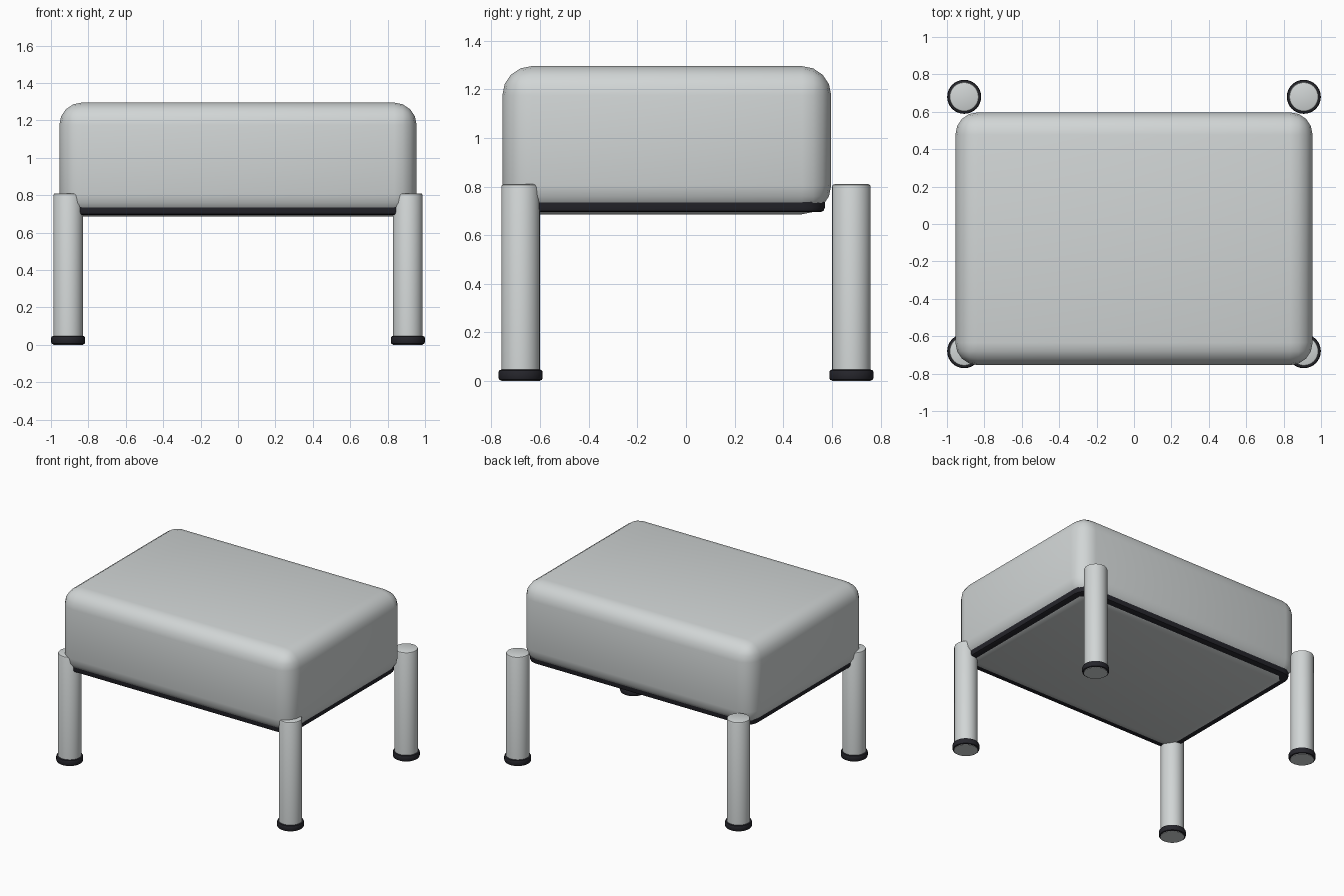
import bpy, bmesh
from mathutils import Matrix, Vector

if "Cube" in bpy.data.objects:
    bpy.data.objects.remove(bpy.data.objects["Cube"])


def material(name, rgb):
    m = bpy.data.materials.new(name)
    m.diffuse_color = (*rgb, 1)
    m.use_nodes = True
    m.node_tree.nodes["Principled BSDF"].inputs["Base Color"].default_value = m.diffuse_color
    return m


grey = material("light grey", (0.64, 0.67, 0.67))
dark = material("dark rubber", (0.019, 0.019, 0.025))


def finish(name, bm, mat, angle):
    mesh = bpy.data.meshes.new(name)
    bm.to_mesh(mesh)
    bm.free()
    mesh.materials.append(mat)
    ob = bpy.data.objects.new(name, mesh)
    bpy.context.collection.objects.link(ob)
    bpy.ops.object.select_all(action='DESELECT')
    ob.select_set(True)
    bpy.context.view_layer.objects.active = ob
    bpy.ops.object.shade_smooth_by_angle(angle=angle)
    return ob


def bevel(bm, edges, width, segments):
    bmesh.ops.bevel(bm, geom=edges, offset=width, segments=segments,
                    profile=0.5, affect='EDGES')


def box(lo, hi):
    lo, hi = Vector(lo), Vector(hi)
    bm = bmesh.new()
    mat = Matrix.Translation((lo + hi) / 2) @ Matrix.Diagonal((*(hi - lo), 1))
    bmesh.ops.create_cube(bm, size=1, matrix=mat)
    return bm


def cylinder(name, x, y, z0, z1, r, mat, rounded):
    bm = bmesh.new()
    bmesh.ops.create_cone(bm, cap_ends=True, segments=32, radius1=r, radius2=r,
                          depth=z1 - z0,
                          matrix=Matrix.Translation((x, y, (z0 + z1) / 2)))
    # round the end rims
    rims = [e for e in bm.edges if abs(e.verts[0].co.z - e.verts[1].co.z) < 1e-4
            and (rounded == 'both' or e.verts[0].co.z > (z0 + z1) / 2)]
    bevel(bm, rims, 0.01, 2)
    return finish(name, bm, mat, 0.7)


# Cushion-like body with rounded edges
bm = box((-0.955, -0.755, 0.686), (0.955, 0.597, 1.295))
bevel(bm, bm.edges[:], 0.12, 4)
finish("body", bm, grey, 0.7)

# Dark base band, showing through the lower rounding of the body
bm = box((-0.929, -0.729, 0.695), (0.929, 0.571, 0.79))
upright = [e for e in bm.edges if abs(e.verts[0].co.z - e.verts[1].co.z) > 0.01]
bevel(bm, upright, 0.09, 4)
lower = [e for e in bm.edges if all(v.co.z < 0.7 for v in e.verts)]
bevel(bm, lower, 0.018, 2)
finish("base_band", bm, dark, 0.6)

# Four legs with rubber feet
for side, x in (("left", -0.908), ("right", 0.908)):
    for end, y in (("front", -0.68), ("back", 0.68)):
        cylinder(f"{end}_{side}_leg", x, y, 0.0, 0.81, 0.079, grey, 'top')
        cylinder(f"{end}_{side}_foot", x, y, 0.003, 0.047, 0.091, dark, 'both')
